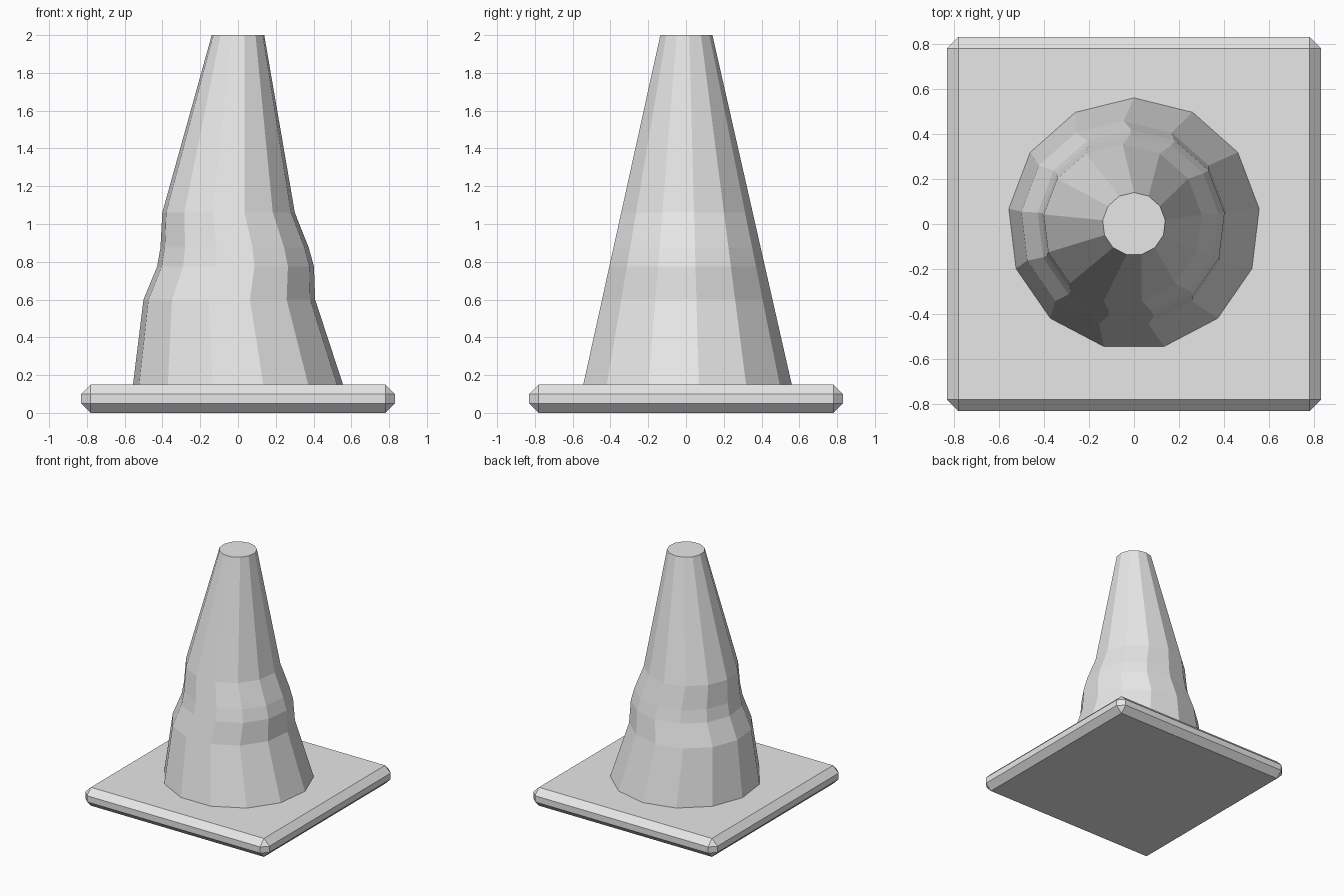
import bpy
import bmesh
from math import cos, sin, pi

cube = bpy.data.objects.get("Cube")
if cube:
    bpy.data.objects.remove(cube, do_unlink=True)

SIDES = 13
BASE_HALF, BASE_TOP, CHAMFER = 0.83, 0.15, 0.05
R_BOTTOM, R_TOP, HEIGHT = 0.56, 0.14, 2.0

# One plain grey for everything
grey = bpy.data.materials.new("plain grey")
grey.use_nodes = True
colour = (0.8, 0.8, 0.8, 1)
grey.diffuse_color = colour
grey.node_tree.nodes["Principled BSDF"].inputs["Base Color"].default_value = colour


def add_object(name, bm):
    bmesh.ops.recalc_face_normals(bm, faces=bm.faces)
    mesh = bpy.data.meshes.new(name)
    bm.to_mesh(mesh)
    bm.free()
    mesh.materials.append(grey)
    obj = bpy.data.objects.new(name, mesh)
    bpy.context.collection.objects.link(obj)
    return obj


# Square base slab, chamfered on every edge
bm = bmesh.new()
bmesh.ops.create_cube(bm, size=1)
for v in bm.verts:
    v.co.x *= 2 * BASE_HALF
    v.co.y *= 2 * BASE_HALF
    v.co.z = (v.co.z + 0.5) * BASE_TOP
bmesh.ops.bevel(bm, geom=bm.edges[:], offset=CHAMFER, segments=1,
                affect='EDGES', clamp_overlap=True)
add_object("base_slab", bm)

# Dented cone: straight taper, with rings pushed sideways (height, x shift)
rings = [(BASE_TOP, 0), (0.6, -0.046), (0.775, -0.013),
         (0.875, -0.018), (1.06, -0.05), (HEIGHT, 0)]
bm = bmesh.new()
loops = []
for z, shift in rings:
    t = (z - BASE_TOP) / (HEIGHT - BASE_TOP)
    r = R_BOTTOM + (R_TOP - R_BOTTOM) * t
    angles = [pi / 2 + 2 * pi * i / SIDES for i in range(SIDES)]
    loops.append([bm.verts.new((r * cos(a) + shift, r * sin(a), z)) for a in angles])
for low, high in zip(loops, loops[1:]):
    for i in range(SIDES):
        j = (i + 1) % SIDES
        bm.faces.new((low[i], low[j], high[j], high[i]))
bm.faces.new(loops[0][::-1])
bm.faces.new(loops[-1])
add_object("cone_body", bm)
